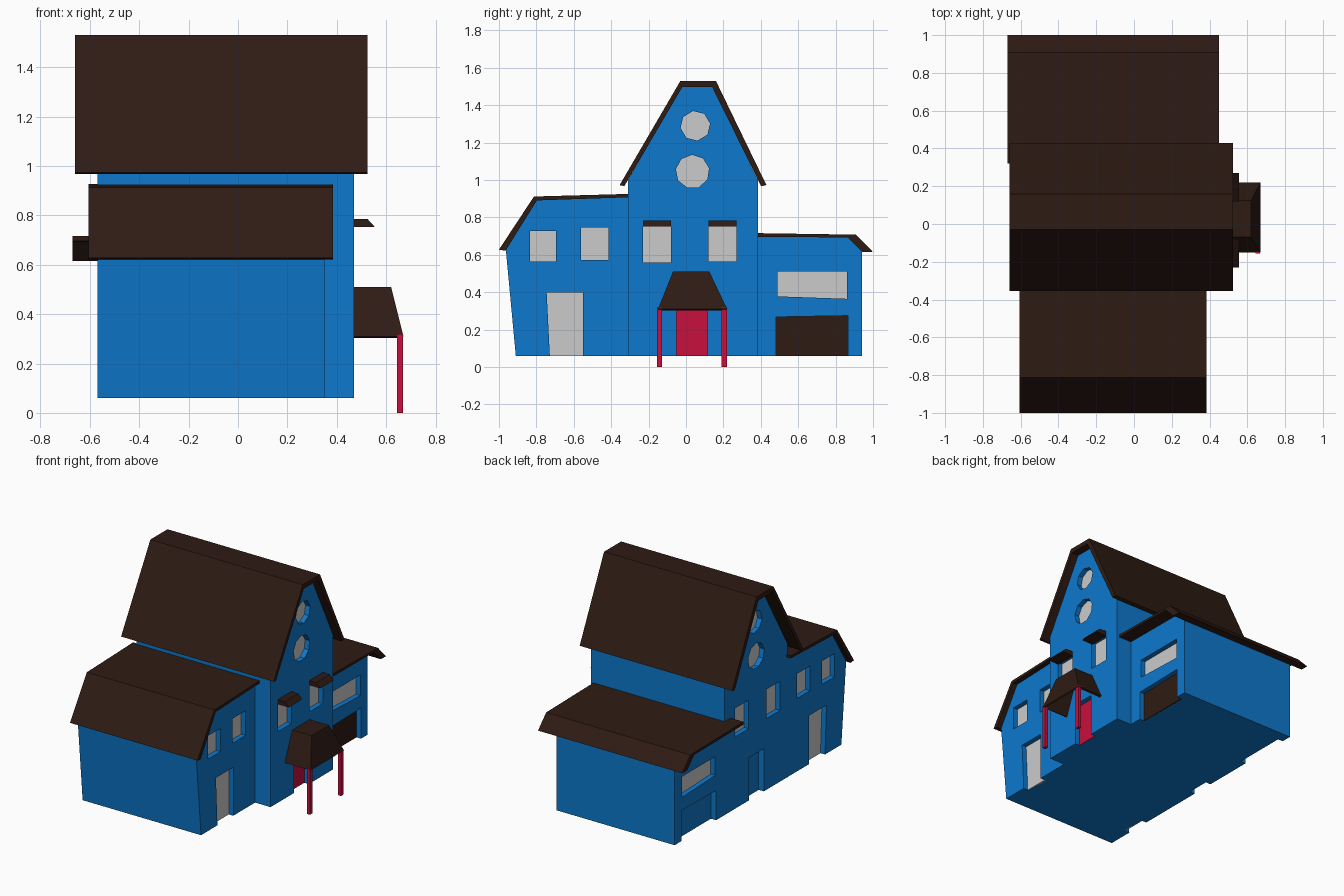
import bpy, bmesh, math

if "Cube" in bpy.data.objects:
    bpy.data.objects.remove(bpy.data.objects["Cube"])


def material(name, rgb):
    m = bpy.data.materials.new(name)
    m.diffuse_color = (*rgb, 1)
    m.use_nodes = True
    m.node_tree.nodes["Principled BSDF"].inputs["Base Color"].default_value = m.diffuse_color
    return m


BLUE = material("blue_wall", (0.004, 0.19, 0.61))
BROWN = material("brown_roof", (0.028, 0.011, 0.007))
RED = material("red_paint", (0.58, 0.005, 0.045))


def add_prism(bm, profile, x0, x1):
    """Extrude a (y, z) outline from x0 to x1."""
    face = bm.faces.new([bm.verts.new((x0, y, z)) for y, z in profile])
    ext = bmesh.ops.extrude_face_region(bm, geom=[face])["geom"]
    verts = [g for g in ext if isinstance(g, bmesh.types.BMVert)]
    bmesh.ops.translate(bm, verts=verts, vec=(x1 - x0, 0, 0))


def finish(name, bm, mat=None):
    bmesh.ops.recalc_face_normals(bm, faces=bm.faces[:])
    me = bpy.data.meshes.new(name)
    bm.to_mesh(me)
    bm.free()
    ob = bpy.data.objects.new(name, me)
    bpy.context.collection.objects.link(ob)
    if mat:
        me.materials.append(mat)
    return ob


def prism(name, profile, x0, x1, mat=None):
    bm = bmesh.new()
    add_prism(bm, profile, x0, x1)
    return finish(name, bm, mat)


def rect(y0, y1, z0, z1):
    return [(y0, z0), (y1, z0), (y1, z1), (y0, z1)]


def ring(cy, cz, r, n, turn):
    return [(cy + r * math.cos(turn + math.tau * i / n),
             cz + r * math.sin(turn + math.tau * i / n)) for i in range(n)]


BACK, BASE, DEPTH = -0.57, 0.06, 0.04


def house_part(name, profile, front, openings):
    """Wall block with recessed openings on both x sides."""
    wall = prism(name + "_walls", profile, BACK, front, BLUE)
    bm = bmesh.new()
    for label, shape, mat in openings:
        add_prism(bm, shape, front - DEPTH, front + 0.03)
        add_prism(bm, shape, BACK - 0.03, BACK + DEPTH)
        # panels sit at the bottom of each recess
        panel = [(y, max(z, BASE)) for y, z in shape]
        prism(f"{name}_{label}", panel, front - DEPTH - 0.005, front - DEPTH + 0.005, mat)
        if mat is None:
            prism(f"{name}_{label}_rear", panel, BACK + DEPTH - 0.005, BACK + DEPTH + 0.005)
    cutter = finish(name + "_cutter", bm)
    cutter.hide_render = True
    cutter.hide_viewport = True
    mod = wall.modifiers.new("openings", 'BOOLEAN')
    mod.operation = 'DIFFERENCE'
    mod.solver = 'EXACT'
    mod.object = cutter


# Central tower
house_part("tower", [(-0.31, BASE), (0.385, BASE), (0.385, 1.0), (0.14, 1.5),
                     (-0.02, 1.5), (-0.31, 1.0)], 0.47, [
    ("upper_round_window", ring(0.05, 1.29, 0.08, 8, 0.15), None),
    ("lower_round_window", ring(0.035, 1.045, 0.09, 9, 0.2), None),
    ("left_window", rect(-0.23, -0.08, 0.56, 0.765), None),
    ("right_window", rect(0.12, 0.27, 0.565, 0.765), None),
    ("front_door", rect(-0.05, 0.115, 0.05, 0.36), RED)])

# Front wing
house_part("front_wing", [(-0.91, BASE), (-0.31, BASE), (-0.31, 0.91),
                          (-0.797, 0.893), (-0.963, 0.625)], 0.35, [
    ("left_window", rect(-0.835, -0.695, 0.565, 0.728), None),
    ("right_window", rect(-0.562, -0.415, 0.572, 0.745), None),
    ("side_door", [(-0.728, 0.05), (-0.552, 0.05), (-0.552, 0.4), (-0.745, 0.4)], None)])

# Back wing with garage
house_part("back_wing", [(0.385, BASE), (0.94, BASE), (0.94, 0.62),
                         (0.866, 0.695), (0.385, 0.7)], 0.35, [
    ("wide_window", [(0.49, 0.378), (0.86, 0.365), (0.86, 0.51), (0.49, 0.51)], None),
    ("garage_door", [(0.48, 0.05), (0.865, 0.05), (0.865, 0.275), (0.48, 0.268)], BROWN)])

# Roofs
prism("tower_roof", [(-0.355, 0.973), (-0.03, 1.53), (0.16, 1.53), (0.43, 0.973),
                     (0.402, 0.967), (0.14, 1.497), (-0.02, 1.497), (-0.33, 0.967)],
      -0.66, 0.525, BROWN)
prism("front_wing_roof", [(-1.0, 0.628), (-0.813, 0.912), (-0.3, 0.926), (-0.3, 0.908),
                          (-0.797, 0.891), (-0.965, 0.622)], -0.605, 0.385, BROWN)
prism("back_wing_roof", [(0.32, 0.717), (0.909, 0.708), (1.0, 0.615), (0.943, 0.615),
                         (0.866, 0.693), (0.32, 0.697)], -0.67, 0.45, BROWN)

# Window awnings with a sloped front
for side, y0, y1 in (("left", -0.23, -0.08), ("right", 0.12, 0.27)):
    awning = prism(side + "_awning", rect(y0, y1, 0.752, 0.785), 0.465, 0.555, BROWN)
    for v in awning.data.vertices:
        if v.co.x > 0.5 and v.co.z > 0.77:
            v.co.x = 0.525

# Hollow hipped porch roof
bm = bmesh.new()
low = [bm.verts.new(p + (0.31,)) for p in ((0.47, -0.15), (0.67, -0.15), (0.67, 0.22), (0.47, 0.22))]
top = [bm.verts.new(p + (0.51,)) for p in ((0.47, -0.07), (0.62, -0.07), (0.62, 0.125), (0.47, 0.125))]
for i in range(3):
    bm.faces.new((low[i], low[i + 1], top[i + 1], top[i]))
bm.faces.new(top)
porch = finish("porch_roof", bm, BROWN)
shell = porch.modifiers.new("thickness", 'SOLIDIFY')
shell.thickness = 0.015
shell.offset = -1

# Porch posts
for side, y0 in (("left", -0.155), ("right", 0.19)):
    prism(side + "_porch_post", rect(y0, y0 + 0.028, 0, 0.32), 0.643, 0.668, RED)
